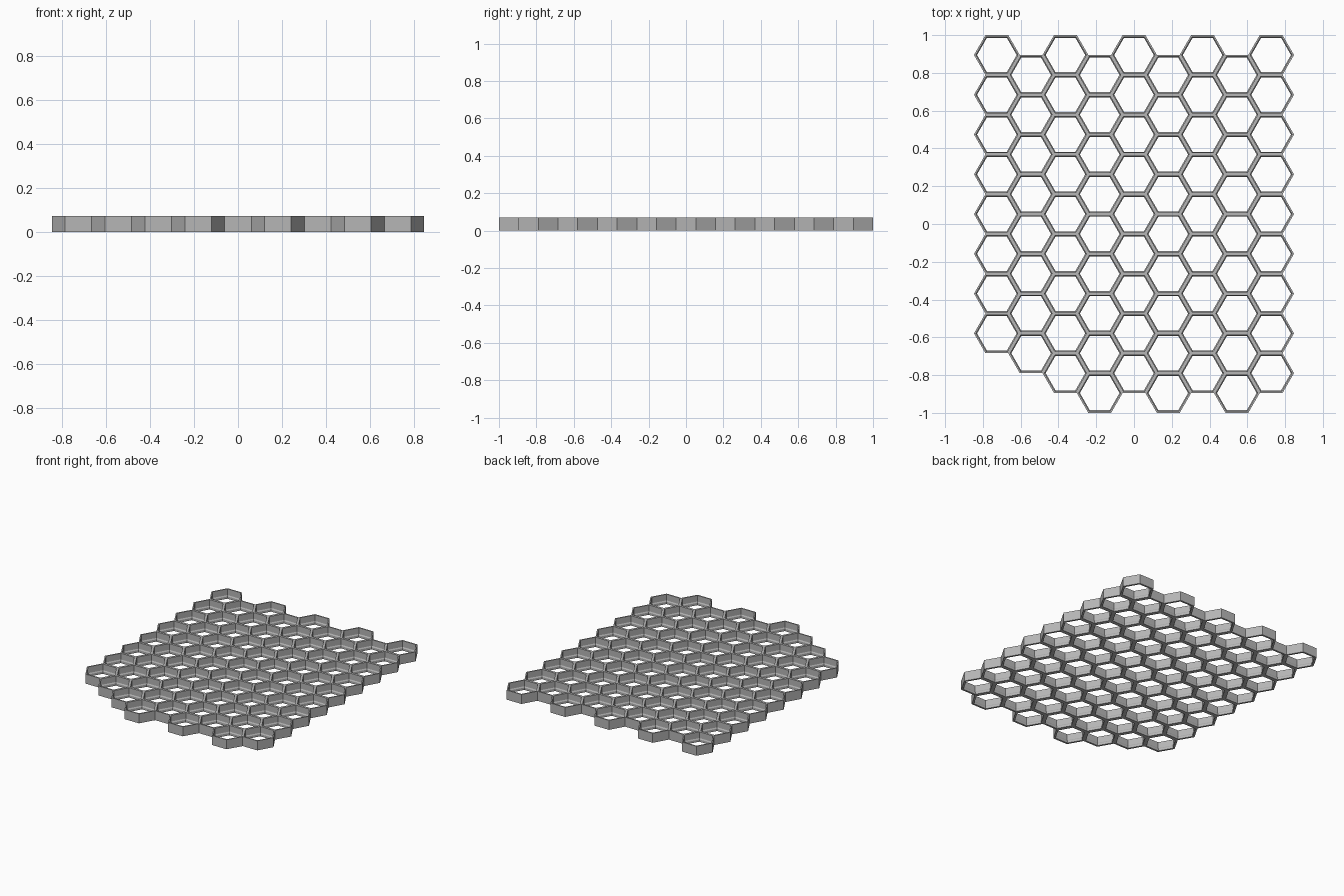
import bpy
import bmesh
import math

if "Cube" in bpy.data.objects:
    bpy.data.objects.remove(bpy.data.objects["Cube"])

PITCH = 2 / 9.5          # height of one cell along y
RADIUS = 0.121           # cell centre to corner along x
HEIGHT = 0.071
CELLS = [8, 8, 9, 9, 9, 9, 9, 9, 9]

grey = bpy.data.materials.new("plain_grey")
grey.use_nodes = True
colour = (0.47, 0.47, 0.47, 1)
grey.diffuse_color = colour
grey.node_tree.nodes["Principled BSDF"].inputs["Base Color"].default_value = colour


def hexagon(bm, wall, z):
    """One flat-topped hexagon loop, inset by the wall thickness."""
    scale = 1 - wall / (PITCH / 2)
    loop = []
    for i in range(6):
        a = math.radians(60 * i)
        x = RADIUS * scale * math.cos(a)
        y = PITCH / math.sqrt(3) * scale * math.sin(a)
        loop.append(bm.verts.new((x, y, z)))
    return loop


def cell_mesh():
    """Hollow hexagonal ring with a slightly thicker foot inside."""
    bm = bmesh.new()
    profile = [(0, 0), (0, HEIGHT), (0.009, HEIGHT),
               (0.009, 0.025), (0.014, 0.017), (0.014, 0)]
    loops = [hexagon(bm, wall, z) for wall, z in profile]
    for k, low in enumerate(loops):
        high = loops[(k + 1) % len(loops)]
        for i in range(6):
            j = (i + 1) % 6
            bm.faces.new((low[i], low[j], high[j], high[i]))
    bmesh.ops.recalc_face_normals(bm, faces=bm.faces)
    mesh = bpy.data.meshes.new("hexagon_cell")
    bm.to_mesh(mesh)
    bm.free()
    mesh.materials.append(grey)
    return mesh


# Staggered columns of cells, each repeated from back to front
mesh = cell_mesh()
for c, count in enumerate(CELLS):
    column = bpy.data.objects.new(f"honeycomb_column_{c + 1}", mesh)
    bpy.context.collection.objects.link(column)
    column.location = ((c - 4) * RADIUS * 1.5,
                       1 - PITCH / 2 - (c % 2) * PITCH / 2, 0)
    array = column.modifiers.new("repeat_cells", 'ARRAY')
    array.count = count
    array.use_relative_offset = False
    array.use_constant_offset = True
    array.constant_offset_displace = (0, -PITCH, 0)
